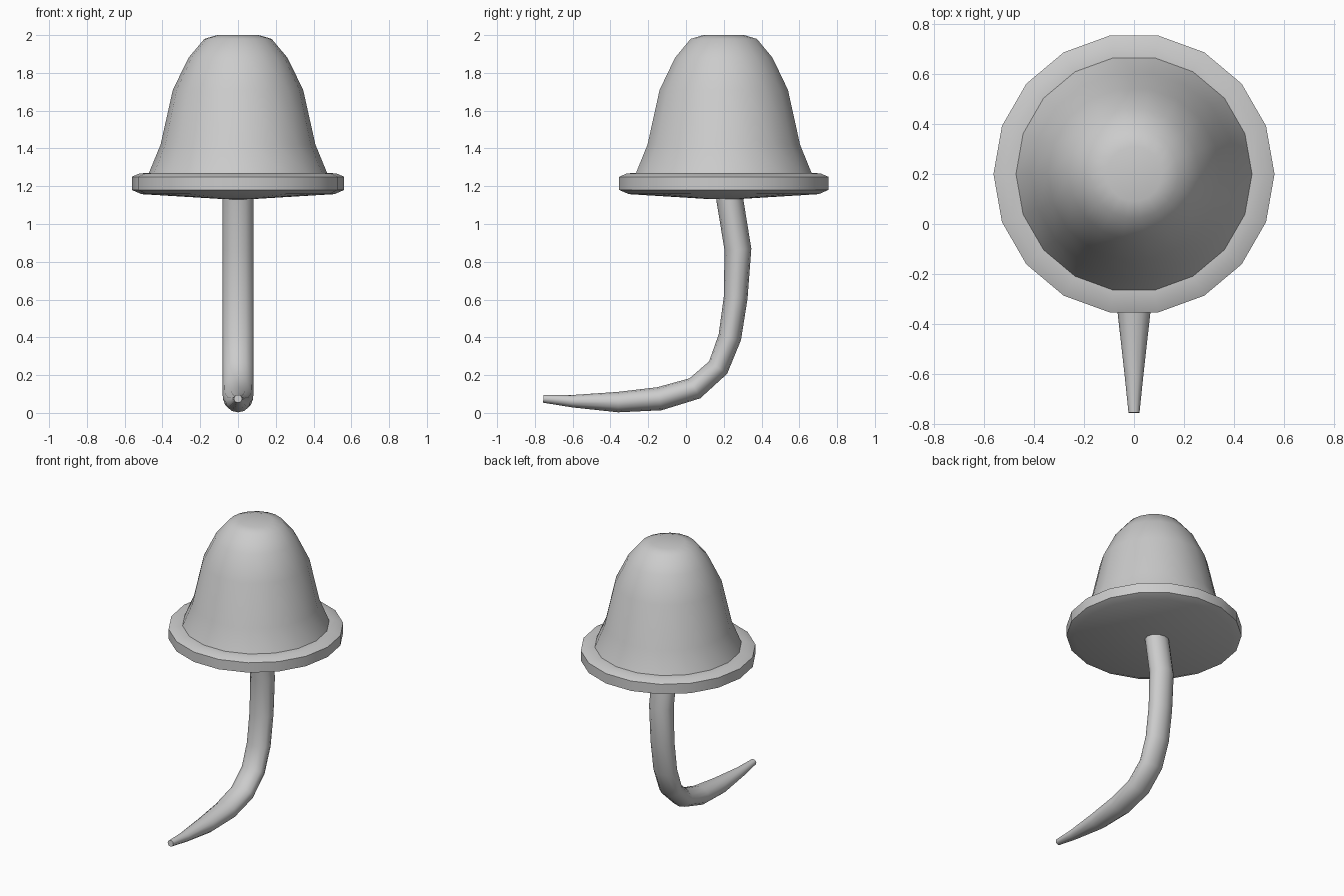
import bpy, bmesh
from math import sin, cos, pi, radians, hypot
from mathutils import Vector

if "Cube" in bpy.data.objects:
    bpy.data.objects.remove(bpy.data.objects["Cube"])


def build(name, rings, cap_ends=True, angle=50):
    """Skin a list of vertex rings into a smooth-shaded object."""
    bm = bmesh.new()
    loops = [[bm.verts.new(p) for p in ring] for ring in rings]
    n = len(loops[0])
    for a, b in zip(loops, loops[1:]):
        for i in range(n):
            j = (i + 1) % n
            bm.faces.new((a[i], a[j], b[j], b[i]))
    if cap_ends:
        bm.faces.new(loops[0])
        bm.faces.new(loops[-1])
    bmesh.ops.recalc_face_normals(bm, faces=bm.faces)
    mesh = bpy.data.meshes.new(name)
    bm.to_mesh(mesh)
    bm.free()
    obj = bpy.data.objects.new(name, mesh)
    bpy.context.collection.objects.link(obj)
    bpy.ops.object.select_all(action='DESELECT')
    obj.select_set(True)
    bpy.context.view_layer.objects.active = obj
    bpy.ops.object.shade_smooth_by_angle(angle=radians(angle))
    return obj


# Bell cap with a flared brim: (radius, height) lathed in 18 sides
profile = [(0.11, 2.0), (0.178, 1.98), (0.262, 1.88), (0.345, 1.71),
           (0.41, 1.42), (0.472, 1.27), (0.52, 1.268), (0.562, 1.25),
           (0.562, 1.18), (0.51, 1.158), (0.08, 1.132)]
SIDES = 18
build("mushroom_cap", [[(r * cos(2 * pi * i / SIDES), 0.2 + r * sin(2 * pi * i / SIDES), z)
                        for i in range(SIDES)] for r, z in profile])

# Curved stem: (y, z, half width in x, half thickness), swept in the YZ plane
path = [(0.23, 1.14, 0.083, 0.071), (0.275, 0.865, 0.083, 0.071),
        (0.263, 0.61, 0.083, 0.063), (0.232, 0.40, 0.083, 0.061),
        (0.17, 0.24, 0.083, 0.058), (0.047, 0.13, 0.083, 0.060),
        (-0.14, 0.075, 0.08, 0.062), (-0.36, 0.057, 0.065, 0.054),
        (-0.60, 0.062, 0.038, 0.033), (-0.755, 0.075, 0.022, 0.021)]
STEM = 12
rings = []
for k, (y, z, w, t) in enumerate(path):
    y0, z0 = path[max(k - 1, 0)][:2]
    y1, z1 = path[min(k + 1, len(path) - 1)][:2]
    d = hypot(y1 - y0, z1 - z0)
    normal = Vector((0, -(z1 - z0) / d, (y1 - y0) / d))
    rings.append([Vector((w * cos(2 * pi * i / STEM), y, z)) + normal * t * sin(2 * pi * i / STEM)
                  for i in range(STEM)])
build("curved_stem", rings)
